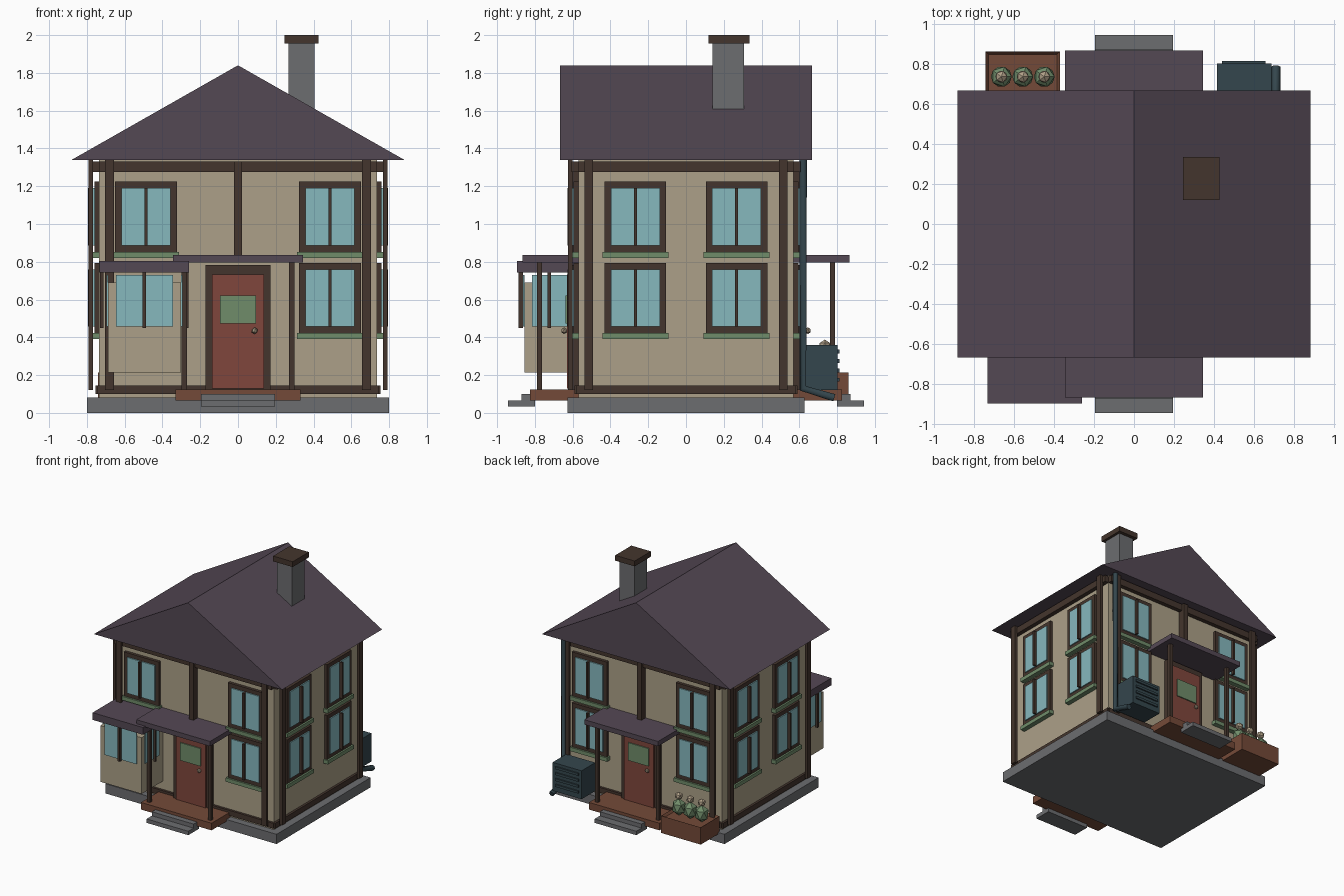
import bpy, bmesh, math
from mathutils import Matrix, Vector

if "Cube" in bpy.data.objects:
    bpy.data.objects.remove(bpy.data.objects["Cube"])


def material(name, rgb):
    lin = [((c / 255 + 0.055) / 1.055) ** 2.4 for c in rgb]
    m = bpy.data.materials.new(name)
    m.diffuse_color = (*lin, 1)
    m.use_nodes = True
    m.node_tree.nodes["Principled BSDF"].inputs["Base Color"].default_value = m.diffuse_color
    return m


STONE = material("grey stone", (108, 109, 112))
TIMBER = material("dark timber", (68, 53, 45))
PLASTER = material("cream plaster", (172, 160, 136))
GLASS = material("pale blue glass", (134, 184, 190))
ROOF = material("plum roof", (84, 72, 84))
DOOR = material("red door", (128, 70, 60))
GREEN = material("sage green", (112, 140, 106))
DECK = material("brown deck", (116, 74, 56))
METAL = material("dark teal metal", (52, 70, 77))
TAN = material("tan", (176, 160, 136))


def finish(name, bm, mat):
    mesh = bpy.data.meshes.new(name)
    bmesh.ops.recalc_face_normals(bm, faces=bm.faces[:])
    bm.to_mesh(mesh)
    bm.free()
    mesh.materials.append(mat)
    ob = bpy.data.objects.new(name, mesh)
    bpy.context.collection.objects.link(ob)
    return ob


def box(name, mat, x, y, z, turn=0):
    """Box from three (low, high) ranges, turned about the z axis."""
    bm = bmesh.new()
    bmesh.ops.create_cube(bm, size=1)
    size = [r[1] - r[0] for r in (x, y, z)]
    mid = [(r[1] + r[0]) / 2 for r in (x, y, z)]
    bm.transform(Matrix.Rotation(math.radians(turn), 4, 'Z')
                 @ Matrix.Translation(mid) @ Matrix.Diagonal((*size, 1)))
    return finish(name, bm, mat)


def ball(name, mat, centre, r, stretch=1, subdiv=1):
    bm = bmesh.new()
    bmesh.ops.create_icosphere(bm, subdivisions=subdiv, radius=r)
    bm.transform(Matrix.Translation(centre) @ Matrix.Diagonal((1, 1, stretch, 1)))
    return finish(name, bm, mat)


# Wall name: (turn about z, distance of the wall from the centre, half width)
WALLS = {"front": (0, 0.57, 0.735), "right": (90, 0.735, 0.57),
         "back": (180, 0.57, 0.735), "left": (270, 0.735, 0.57)}


def on_wall(wall, name, mat, u, z, d):
    """Box on a wall: u runs along it, d is the distance out from it."""
    turn, r, _ = WALLS[wall]
    return box(f"{wall}_{name}", mat, u, (-r - d[1], -r - d[0]), z, turn)


def window(wall, u, z):
    """Timber frame, two panes, mullion and sill; z is the frame bottom."""
    on_wall(wall, "window_frame", TIMBER, (u - .163, u + .163), (z, z + .372), (.0, .025))
    for s in (-1, 1):
        c = u + s * .068
        on_wall(wall, "window_pane", GLASS, (c - .062, c + .062), (z + .035, z + .338), (.025, .034))
    on_wall(wall, "window_mullion", TIMBER, (u - .008, u + .008), (z + .035, z + .338), (.025, .058))
    on_wall(wall, "window_sill", GREEN, (u - .175, u + .175), (z - .032, z), (0, .04))


# Foundation, walls and main roof
box("foundation", STONE, (-.8, .8), (-.628, .628), (0, .082))
box("walls", PLASTER, (-.735, .735), (-.57, .57), (.08, 1.34))
bm = bmesh.new()
tri = [bm.verts.new(p) for p in ((-.88, -.667, 1.34), (.88, -.667, 1.34), (0, -.667, 1.84))]
face = bm.faces.new(tri)
ext = bmesh.ops.extrude_face_region(bm, geom=[face], use_keep_orig=True)
bmesh.ops.translate(bm, vec=Vector((0, 1.334, 0)),
                    verts=[v for v in ext["geom"] if isinstance(v, bmesh.types.BMVert)])
finish("main_roof", bm, ROOF)

# Chimney
box("chimney", STONE, (.267, .405), (.14, .307), (1.5, 1.96))
box("chimney_cap", TIMBER, (.245, .427), (.12, .335), (1.955, 2.0))

# Timber framing and windows on all four walls
for wall, (_, _, half) in WALLS.items():
    on_wall(wall, "top_beam", TIMBER, (-half, half), (1.275, 1.33), (0, .035))
    on_wall(wall, "bottom_beam", TIMBER, (-half - .01, half + .01), (.1, .145), (0, .02))
    for s in (-1, 1):
        c = s * (half - .055)
        on_wall(wall, "corner_post", TIMBER, (c - .023, c + .023), (.12, 1.34), (.032, .056))
        u = s * (.487 if half > .6 else .268)
        window(wall, u, .852)
        if not (wall == "front" and s < 0):
            window(wall, u, .422)

# Porches with doors, front and back
for wall in ("front", "back"):
    turn = WALLS[wall][0]
    on_wall(wall, "centre_post", TIMBER, (-.021, .021), (.8, 1.33), (0, .056))
    on_wall(wall, "door_frame", TIMBER, (-.172, .172), (.125, .782), (0, .045))
    on_wall(wall, "door", DOOR, (-.138, .138), (.128, .732), (.03, .06))
    on_wall(wall, "door_panel", GREEN, (-.095, .095), (.472, .622), (.06, .069))
    s = -1 if wall == "front" else 1
    ball(f"{wall}_door_knob", TAN, (-s * .088, s * .645, .435), .018)
    box(f"{wall}_porch_deck", DECK, (-.33, .33), (-.825, -.57), (.065, .125), turn)
    box(f"{wall}_upper_step", STONE, (-.195, .195), (-.872, -.8), (.065, .1), turn)
    box(f"{wall}_lower_step", STONE, (-.195, .195), (-.942, -.8), (.033, .066), turn)
    box(f"{wall}_porch_roof", ROOF, (-.345, .345), (-.866, -.565), (.795, .836), turn)
    for x in (-.285, .285):
        box(f"{wall}_porch_post", TIMBER, (x - .014, x + .014), (-.79, -.762), (.125, .795), turn)

# Bay window
box("bay_body", PLASTER, (-.688, -.303), (-.855, -.56), (.215, .69))
box("bay_roof", ROOF, (-.732, -.26), (-.896, -.56), (.742, .803))
box("bay_front_pane", GLASS, (-.645, -.345), (-.864, -.855), (.458, .73))
box("bay_front_mullion", TIMBER, (-.505, -.486), (-.886, -.864), (.45, .742))
for i, (x, s) in enumerate(((-.688, -1), (-.303, 1))):
    pane = sorted((x, x + s * .009))
    bar = sorted((x + s * .025, x + s * .042))
    box("bay_side_pane", GLASS, pane, (-.815, -.63), (.458, .73))
    box("bay_side_mullion", TIMBER, bar, (-.732, -.714), (.45, .742))

# Planter with a sunken top and three plants
bm = bmesh.new()
bmesh.ops.create_cube(bm, size=1)
bm.transform(Matrix.Translation((-.555, .735, .14)) @ Matrix.Diagonal((.37, .25, .145, 1)))
top = [f for f in bm.faces if f.normal.z > .9]
bmesh.ops.inset_region(bm, faces=top, thickness=.02)
bmesh.ops.translate(bm, verts=top[0].verts[:], vec=(0, 0, -.02))
finish("planter", bm, DECK)
for x in (-.662, -.555, -.448):
    ball("plant_leaves", GREEN, (x, .735, .262), .058, 1.25)
    ball("plant_flower", TAN, (x, .735, .355), .033)

# Outdoor metal unit with slats
box("metal_unit", METAL, (.415, .685), (.62, .802), (.12, .36))
for i in range(4):
    z = .165 + i * .05
    box("unit_slat", METAL, (.44, .655), (.8, .813), (z, z + .02))

# Rain pipe down the back wall
curve = bpy.data.curves.new("rain_pipe", 'CURVE')
curve.dimensions = '3D'
curve.bevel_depth = .023
curve.bevel_resolution = 1
curve.use_fill_caps = True
path = ((.708, .62, 1.34), (.708, .62, .13), (.708, .785, .08))
spline = curve.splines.new('POLY')
spline.points.add(len(path) - 1)
for p, co in zip(spline.points, path):
    p.co = (*co, 1)
curve.materials.append(METAL)
bpy.context.collection.objects.link(bpy.data.objects.new("rain_pipe", curve))
